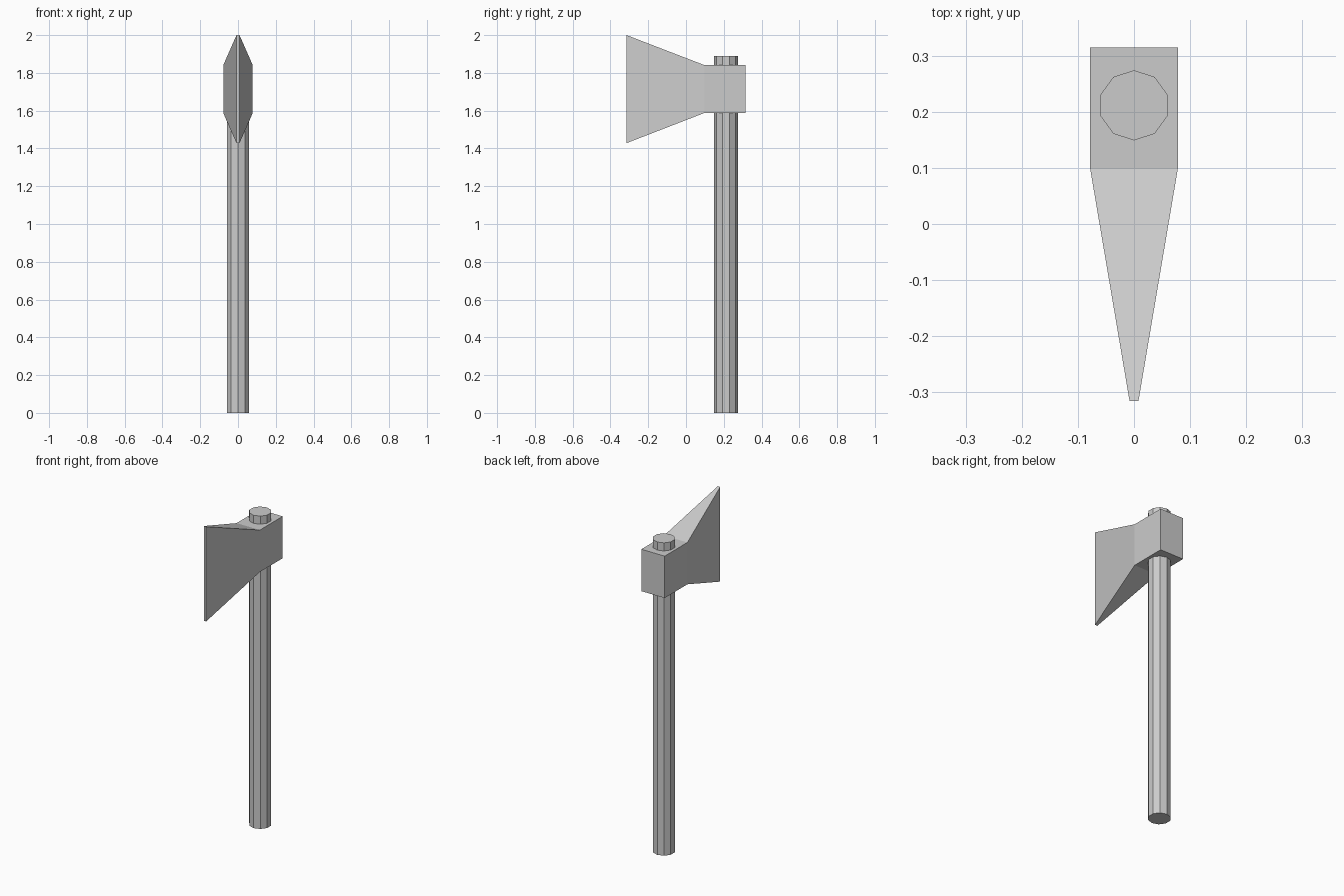
import bpy
import bmesh
import math

cube = bpy.data.objects.get("Cube")
if cube:
    bpy.data.objects.remove(cube, do_unlink=True)

# Single flat grey
grey = bpy.data.materials.new("plain_grey")
grey.use_nodes = True
colour = (0.6, 0.6, 0.6, 1.0)
grey.diffuse_color = colour
grey.node_tree.nodes["Principled BSDF"].inputs["Base Color"].default_value = colour


def add_object(name, bm):
    bmesh.ops.recalc_face_normals(bm, faces=bm.faces)
    mesh = bpy.data.meshes.new(name)
    bm.to_mesh(mesh)
    bm.free()
    mesh.materials.append(grey)
    obj = bpy.data.objects.new(name, mesh)
    bpy.context.collection.objects.link(obj)
    return obj


# Handle: ten-sided shaft with a corner pointing forward and back
HANDLE_TOP = 1.89
bm = bmesh.new()
bmesh.ops.create_cone(bm, cap_ends=True, segments=10, radius1=0.0625,
                      radius2=0.0625, depth=HANDLE_TOP)
corner = max(bm.verts, key=lambda v: v.co.y).co
turn = math.pi / 2 - math.atan2(corner.y, corner.x)
for v in bm.verts:
    x, y = v.co.x, v.co.y
    v.co.x = x * math.cos(turn) - y * math.sin(turn)
    v.co.y = x * math.sin(turn) + y * math.cos(turn) + 0.2115
    v.co.z += HANDLE_TOP / 2
add_object("handle", bm)

# Axe head: rectangular sections (y, half width, bottom, top) from back to edge
sections = [(0.315, 0.078, 1.588, 1.841),
            (0.098, 0.078, 1.588, 1.841),
            (-0.315, 0.008, 1.428, 2.0)]
bm = bmesh.new()
rings = [[bm.verts.new((x, y, z)) for x, z in ((-w, lo), (w, lo), (w, hi), (-w, hi))]
         for y, w, lo, hi in sections]
for a, b in zip(rings, rings[1:]):
    for i in range(4):
        j = (i + 1) % 4
        bm.faces.new((a[i], a[j], b[j], b[i]))
bm.faces.new(rings[0])
bm.faces.new(rings[-1])
add_object("axe_head", bm)
